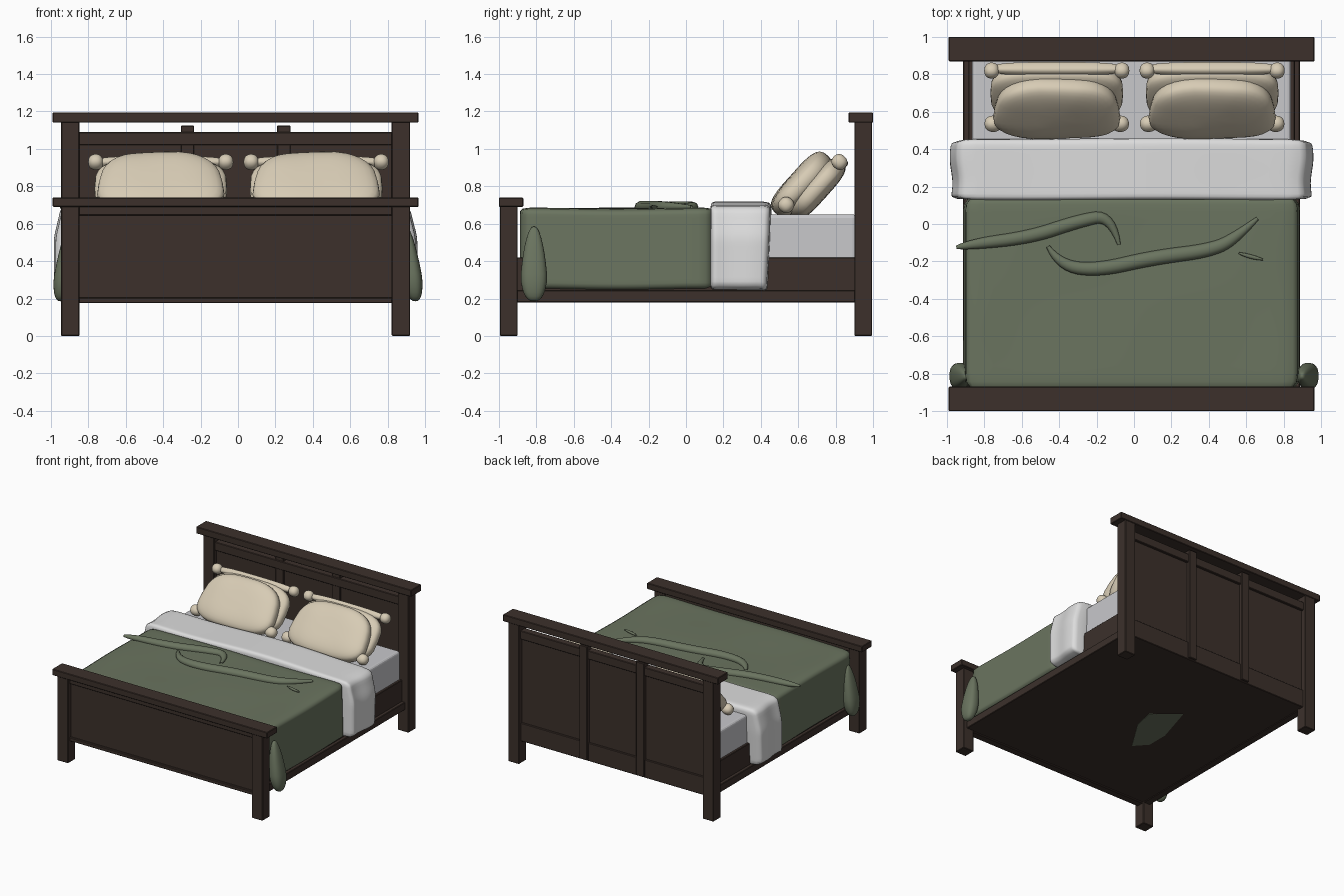
import bpy, bmesh, math
from mathutils import Matrix, Vector

cube = bpy.data.objects.get("Cube")
if cube:
    bpy.data.objects.remove(cube, do_unlink=True)

CX = -0.013  # centre line of the frame


def material(name, rgb):
    m = bpy.data.materials.new(name)
    m.use_nodes = True
    m.diffuse_color = (*rgb, 1)
    m.node_tree.nodes["Principled BSDF"].inputs["Base Color"].default_value = (*rgb, 1)
    return m


WOOD = material("dark wood", (0.045, 0.030, 0.024))
GREEN = material("sage green", (0.145, 0.175, 0.115))
WHITE = material("white linen", (0.72, 0.72, 0.72))
GREY = material("mattress grey", (0.58, 0.58, 0.60))
CREAM = material("cream", (0.68, 0.60, 0.46))


def make(name, bm, mat, smooth=False):
    bmesh.ops.recalc_face_normals(bm, faces=bm.faces)
    mesh = bpy.data.meshes.new(name)
    bm.to_mesh(mesh)
    bm.free()
    mesh.materials.append(mat)
    for p in mesh.polygons:
        p.use_smooth = smooth
    ob = bpy.data.objects.new(name, mesh)
    bpy.context.collection.objects.link(ob)
    return ob


def box(name, x, y, z, mat=WOOD, bevel=0.004, segments=1, cuts=0, warp=None):
    """Box from (min, max) ranges, with bevelled edges or a soft warped skin."""
    bm = bmesh.new()
    bmesh.ops.create_cube(bm, size=1)
    if cuts:
        bmesh.ops.subdivide_edges(bm, edges=bm.edges[:], cuts=cuts, use_grid_fill=True)
    for v in bm.verts:
        if warp:
            v.co = warp(v.co)
        v.co = Vector([r[0] + (r[1] - r[0]) * (c + 0.5) for r, c in zip((x, y, z), v.co)])
    ob = make(name, bm, mat, smooth=cuts > 0)
    if cuts:
        ob.modifiers.new("soft", "SUBSURF").levels = 1
        ob.modifiers["soft"].render_levels = 1
    else:
        b = ob.modifiers.new("edges", "BEVEL")
        b.width, b.segments = bevel, segments
    return ob


def puff(name, mat, centre, radii, power, matrix=Matrix(), warp=None):
    """Squarish ellipsoid; power 1 is round, smaller is boxier."""
    bm = bmesh.new()
    bmesh.ops.create_uvsphere(bm, u_segments=32, v_segments=16, radius=1)
    for v in bm.verts:
        p = Vector([math.copysign(abs(c) ** power, c) for c in v.co])
        if warp:
            p = warp(p)
        v.co = matrix @ (Vector(centre) + Vector([a * b for a, b in zip(p, radii)]))
    return make(name, bm, mat, smooth=True)


def wide(half):
    return (CX - half, CX + half)


# Posts, side rails and ledges, mirrored about the centre line
for side, s in (("right", -1), ("left", 1)):
    def span(a, b):
        return tuple(sorted((CX + s * a, CX + s * b)))
    box(f"{side}_head_post", span(0.835, 0.933), (0.9, 0.995), (0, 1.15))
    box(f"{side}_foot_post", span(0.835, 0.933), (-0.995, -0.9), (0, 0.695))
    box(f"{side}_side_rail", span(0.84, 0.873), (-0.92, 0.92), (0.18, 0.42))
    box(f"{side}_rail_ledge", span(0.84, 0.9), (-0.92, 0.92), (0.18, 0.243))

# Headboard: cap, panel, rails and stiles
box("headboard_cap", wide(0.978), (0.87, 1), (1.14, 1.195))
box("headboard_panel", wide(0.85), (0.935, 0.955), (0.18, 1.08))
box("headboard_top_rail", wide(0.85), (0.915, 0.975), (1.02, 1.09))
box("headboard_low_rail", wide(0.85), (0.925, 0.968), (0.18, 0.33))
for i, x in enumerate((-0.27, 0.245)):
    box(f"headboard_stile_{i + 1}", (x - 0.036, x + 0.036), (0.922, 0.985), (0.19, 1.125))

# Footboard: cap, panel and framing
box("footboard_cap", wide(0.978), (-1, -0.87), (0.69, 0.74))
box("footboard_panel", wide(0.85), (-0.955, -0.92), (0.18, 0.7))
box("footboard_top_rail", wide(0.85), (-0.972, -0.91), (0.645, 0.695))
box("footboard_low_rail", wide(0.85), (-0.972, -0.91), (0.175, 0.205))

# Base board under the mattress
box("base_board", wide(0.86), (-0.93, 0.93), (0.185, 0.205))

# Mattress
box("mattress", wide(0.853), (-0.87, 0.91), (0.3, 0.65), GREY, 0.02, 3)


# Green blanket and turned-down sheet, both flaring slightly at the hem
def blanket_warp(p):
    hem = 0.5 - p.z
    return Vector((p.x * (0.985 + 0.015 * hem), p.y,
                   p.z + 0.008 * math.sin(9 * p.x) * math.cos(7 * p.y)))


def sheet_warp(p):
    hem = 0.5 - p.z
    wave = 0.02 * math.sin(8 * p.x + 1) * (p.z > 0.3)
    flare = 0.955 + 0.045 * min(1, hem * 2.5) + 0.008 * math.sin(7 * p.y)
    return Vector((p.x * flare, p.y * (1 - 0.07 * hem) - 0.035 * hem + wave * 0.3,
                   p.z + wave - 0.02 * (p.y > 0.45)))


box("blanket", wide(0.9), (-0.888, 0.15), (0.245, 0.683), GREEN, cuts=11, warp=blanket_warp)
box("turned_down_sheet", wide(0.965), (0.13, 0.458), (0.245, 0.71), WHITE, cuts=9, warp=sheet_warp)

# Blanket corners hanging out beside the foot posts
for side, s in (("right", -1), ("left", 1)):
    def drape(p, s=s):
        grow = 0.55 + 0.45 * min(1, (1 - p.z) / 1.4)
        return Vector((p.x * grow - s * 0.9 * (p.z + 0.8) * 0.5, p.y * grow, p.z))
    puff(f"{side}_blanket_corner", GREEN, (s * 0.943, -0.813, 0.385),
         (0.055, 0.074, 0.2), 0.8, warp=drape)


# Raised folds on the blanket
def fold(name, points, thick):
    cu = bpy.data.curves.new(name, "CURVE")
    cu.dimensions = "3D"
    cu.bevel_depth, cu.bevel_resolution, cu.resolution_u = thick, 3, 6
    sp = cu.splines.new("NURBS")
    sp.points.add(len(points) - 1)
    sp.use_endpoint_u, sp.order_u = True, 3
    last = len(points) - 1
    for i, (pt, (x, y)) in enumerate(zip(sp.points, points)):
        pt.co = (x, y, 0, 1)
        pt.radius = 0.15 + 0.85 * math.sin(math.pi * i / last) ** 0.5 if 0 < i < last else 0.25
    ob = bpy.data.objects.new(name, cu)
    bpy.context.collection.objects.link(ob)
    ob.location.z, ob.scale.z = 0.69, 0.85
    cu.materials.append(GREEN)
    bpy.ops.object.select_all(action="DESELECT")
    ob.select_set(True)
    bpy.context.view_layer.objects.active = ob
    bpy.ops.object.convert(target="MESH")
    bpy.ops.object.shade_smooth()


fold("long_fold", [(-0.46, -0.12), (-0.4, -0.22), (-0.2, -0.25), (0.1, -0.18),
                   (0.42, -0.14), (0.55, -0.07), (0.66, 0.03)], 0.04)
fold("curled_fold", [(-0.95, -0.125), (-0.88, -0.11), (-0.55, -0.07), (-0.3, 0.015),
                     (-0.12, 0.05), (-0.08, -0.11)], 0.037)
fold("small_fold", [(0.56, -0.155), (0.62, -0.175), (0.69, -0.19)], 0.018)

# Blanket patch showing through the base board
bm = bmesh.new()
outline = [(-0.24, -0.31), (-0.07, -0.04), (-0.03, 0.14), (-0.23, 0.30), (-0.33, -0.03), (-0.33, -0.21)]
low = bm.faces.new([bm.verts.new((x, y, 0.181)) for x, y in outline])
top = bmesh.ops.extrude_face_region(bm, geom=[low])["geom"]
bmesh.ops.translate(bm, vec=(0, 0, 0.006), verts=[g for g in top if isinstance(g, bmesh.types.BMVert)])
make("blanket_patch", bm, GREEN)


# Pillows: two puffed halves, a rolled top hem and knotted corners
def front_taper(p):
    return Vector((p.x * (0.95 - 0.1 * p.y), p.y, p.z + 0.06 * math.sin(5 * p.x) * p.y))


for side, x in (("right", -0.413), ("left", 0.418)):
    lean = Matrix.Translation((x, 0.655, 0.815)) @ Matrix.Rotation(math.radians(48), 4, "X")
    puff(f"{side}_pillow_front", CREAM, (0, -0.028, 0.025), (0.35, 0.208, 0.075), 0.65, lean, front_taper)
    puff(f"{side}_pillow_back", CREAM, (0, 0.01, -0.052), (0.355, 0.195, 0.066), 0.6, lean)
    puff(f"{side}_pillow_hem", CREAM, (0, 0.2, -0.055), (0.365, 0.03, 0.035), 0.7, lean)
    for i, sx in enumerate((-1, 1)):
        puff(f"{side}_pillow_top_knot_{i + 1}", CREAM, (sx * 0.348, 0.196, -0.046),
             (0.04, 0.04, 0.042), 0.9, lean)
        puff(f"{side}_pillow_low_knot_{i + 1}", CREAM, (sx * 0.34, -0.165, 0.012),
             (0.046, 0.042, 0.042), 0.9, lean)
